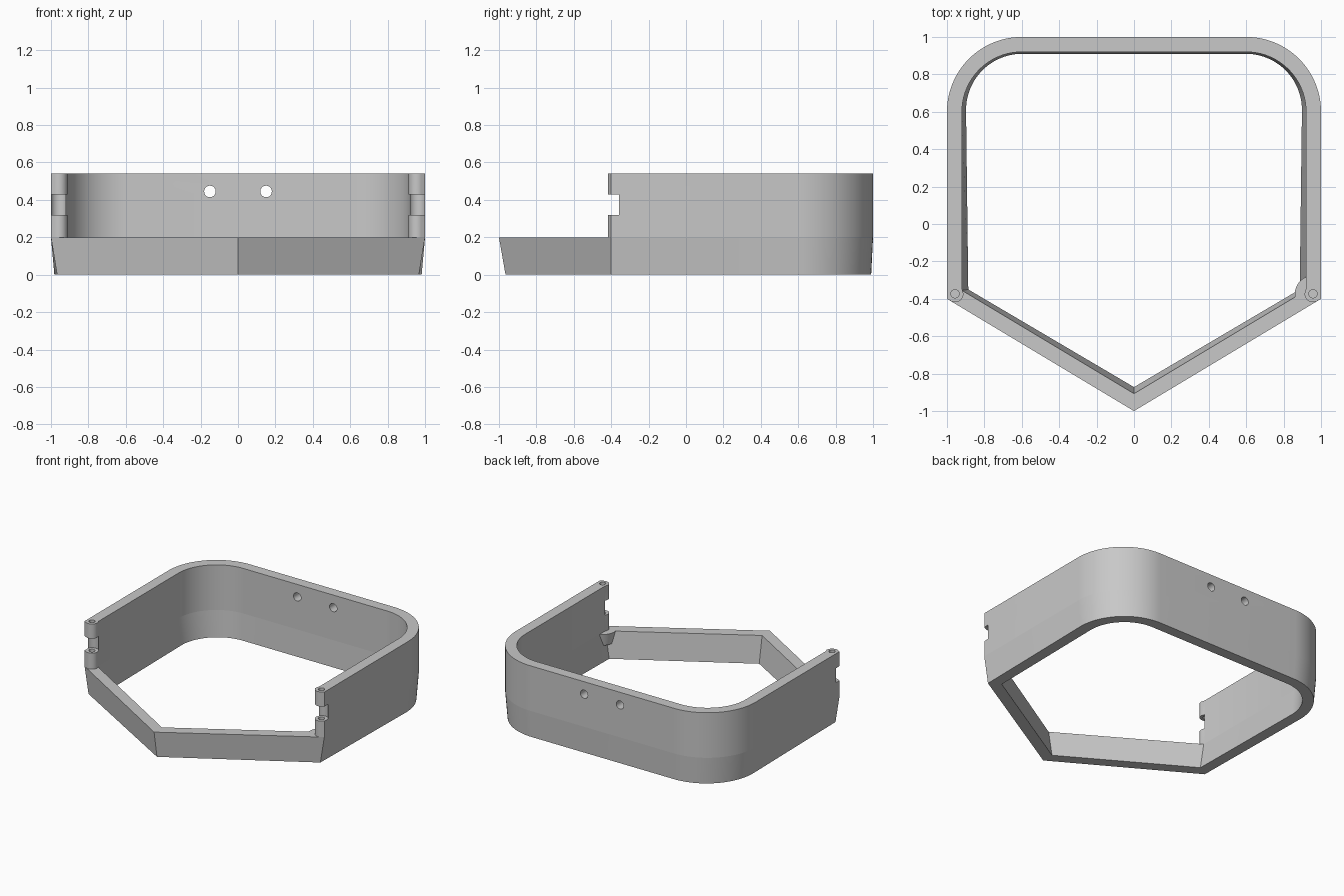
import bpy, bmesh, math
from mathutils import Matrix

cube = bpy.data.objects.get("Cube")
if cube:
    bpy.data.objects.remove(cube, do_unlink=True)

SHADE = (0.578, 0.578, 0.578, 1)
grey = bpy.data.materials.new("plain grey")
grey.use_nodes = True
grey.diffuse_color = SHADE
grey.node_tree.nodes["Principled BSDF"].inputs["Base Color"].default_value = SHADE

RIM = 0.2          # height of the front rail
TOP = 0.54         # height of the back wall
PIN = (0.957, -0.373)


def arc(cx, cy, r, a0, a1, n):
    steps = [math.radians(a0 + (a1 - a0) * i / n) for i in range(n + 1)]
    return [(cx + r * math.cos(a), cy + r * math.sin(a)) for a in steps]


def make(name, build):
    bm = bmesh.new()
    build(bm)
    bmesh.ops.recalc_face_normals(bm, faces=bm.faces)
    if bm.calc_volume(signed=True) < 0:
        bmesh.ops.reverse_faces(bm, faces=bm.faces)
    mesh = bpy.data.meshes.new(name)
    bm.to_mesh(mesh)
    bm.free()
    mesh.materials.append(grey)
    obj = bpy.data.objects.new(name, mesh)
    bpy.context.collection.objects.link(obj)
    return obj


def skin(bm, a, b):
    for i in range(len(a)):
        j = (i + 1) % len(a)
        bm.faces.new((a[i], a[j], b[j], b[i]))


def loft(name, low, z0, high, z1):
    def build(bm):
        a = [bm.verts.new((x, y, z0)) for x, y in low]
        b = [bm.verts.new((x, y, z1)) for x, y in high]
        skin(bm, a, b)
        bm.faces.new(a)
        bm.faces.new(b)
    return make(name, build)


def box(location, size):
    matrix = Matrix.Translation(location) @ Matrix.Diagonal((*size, 1))
    return make("cutter", lambda bm: bmesh.ops.create_cube(bm, size=1, matrix=matrix))


def rod(location, r, length, tilt=0):
    matrix = Matrix.Translation(location) @ Matrix.Rotation(math.radians(tilt), 4, 'X')
    return make("cutter", lambda bm: bmesh.ops.create_cone(
        bm, cap_ends=True, segments=24, radius1=r, radius2=r, depth=length, matrix=matrix))


def activate(obj):
    bpy.ops.object.select_all(action='DESELECT')
    obj.select_set(True)
    bpy.context.view_layer.objects.active = obj


def cut(obj, cutter):
    mod = obj.modifiers.new("cut", 'BOOLEAN')
    mod.operation = 'DIFFERENCE'
    mod.solver = 'EXACT'
    mod.object = cutter
    activate(obj)
    bpy.ops.object.modifier_apply(modifier=mod.name)
    bpy.data.objects.remove(cutter, do_unlink=True)


def smooth(obj):
    activate(obj)
    bpy.ops.object.shade_smooth_by_angle(angle=math.radians(30))


def back_corner(x, y, r):
    return arc(x - r, y - r, r, 0, 90, 24)


def pentagon(tip, front_x, front_y, back_x, back_y, r):
    half = [(front_x, front_y)] + back_corner(back_x, back_y, r)
    return [(0, tip)] + half + [(-x, y) for x, y in reversed(half)]


# Tapered five-sided base ring
loops = [
    (pentagon(-0.965, 0.967, -0.4, 0.982, 0.99, 0.39), 0),
    (pentagon(-1, 1, -0.4, 1, 1, 0.4), RIM),
    (pentagon(-0.907, 0.92, -0.355, 0.92, 0.92, 0.32), RIM),
    (pentagon(-0.872, 0.886, -0.35, 0.898, 0.91, 0.3), 0),
]


def build_ring(bm):
    rows = [[bm.verts.new((x, y, z)) for x, y in pts] for pts, z in loops]
    for k in range(4):
        skin(bm, rows[k], rows[(k + 1) % 4])


smooth(make("base_ring", build_ring))

# U-shaped upper wall ending in rounded hinge knuckles
knuckle = arc(*PIN, 0.045, 180, 300, 16)
inner = list(reversed(back_corner(0.92, 0.92, 0.32)))
half = inner + [(0.92, -0.345)] + knuckle + [(1, -0.4)] + back_corner(1, 1, 0.4)
outline = half + [(-x, y) for x, y in reversed(half)]
wall = loft("upper_wall", outline, RIM, outline, TOP)

for side in (1, -1):
    px, py = PIN[0] * side, PIN[1]
    # Gap between the two knuckles, hollowed at its back
    cut(wall, box((px, -0.46, 0.375), (0.2, 0.2, 0.11)))
    cut(wall, rod((px, py, 0.375), 0.046, 0.11))
    # Blind pin hole
    cut(wall, rod((px, py, 0.41), 0.022, 0.38))
    # Round hole through the back
    cut(wall, rod((0.15 * side, 0.96, 0.445), 0.031, 0.3, 90))
smooth(wall)

# Rounded stop inside the left front corner
boss_top = [PIN] + arc(*PIN, 0.097, 85, 215, 16)
boss_low = [PIN] + arc(*PIN, 0.08, 85, 215, 16)
smooth(loft("hinge_stop", boss_low, 0.11, boss_top, RIM))
